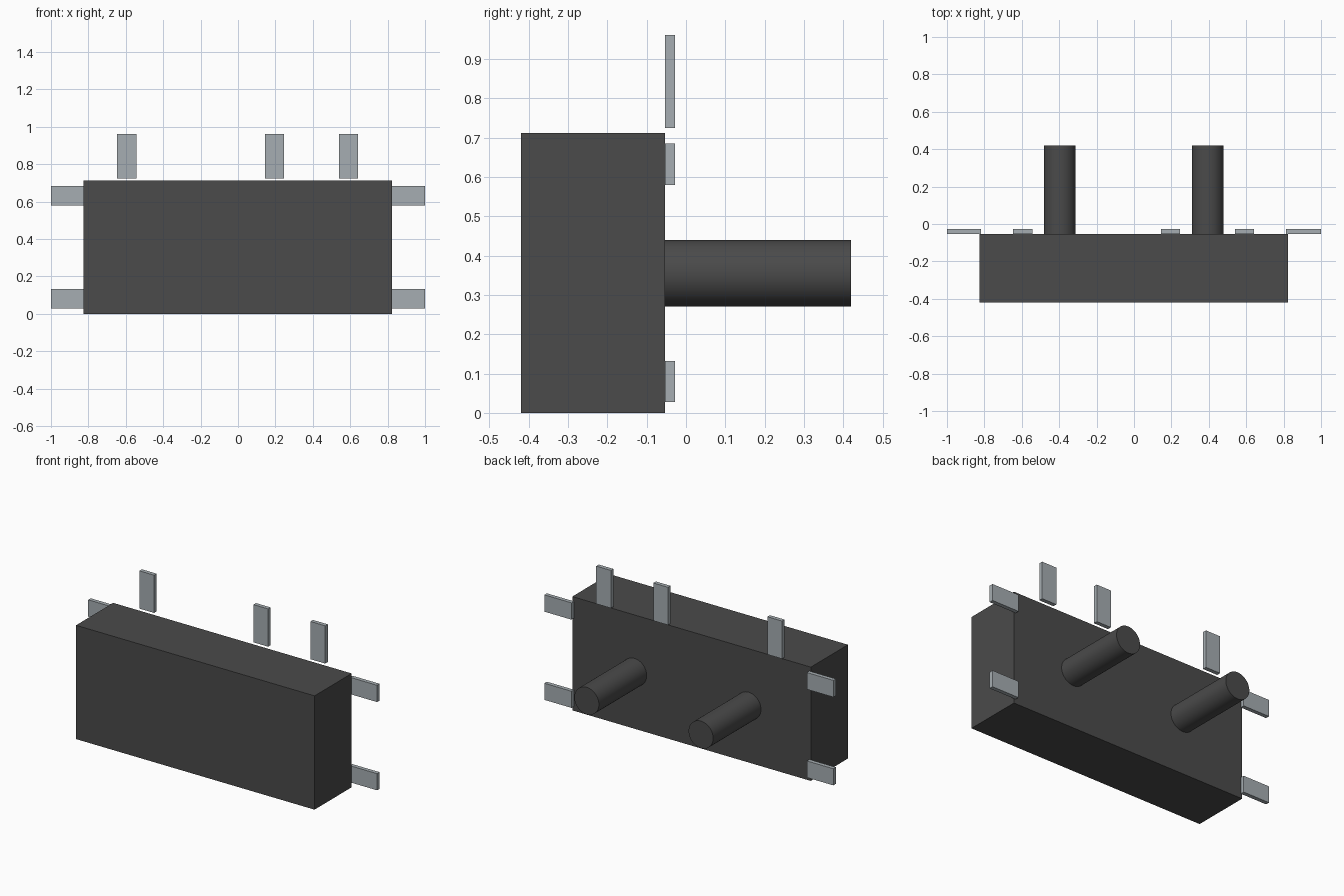
import bpy
import math

cube = bpy.data.objects.get("Cube")
if cube:
    bpy.data.objects.remove(cube, do_unlink=True)


def make_material(name, rgb):
    mat = bpy.data.materials.new(name)
    mat.use_nodes = True
    color = (*rgb, 1.0)
    mat.diffuse_color = color
    mat.node_tree.nodes["Principled BSDF"].inputs["Base Color"].default_value = color
    return mat


def add_box(name, x, y, z, mat):
    """Box spanning the (low, high) range on each axis."""
    spans = (x, y, z)
    bpy.ops.mesh.primitive_cube_add(size=1, location=[(a + b) / 2 for a, b in spans])
    obj = bpy.context.object
    obj.name = name
    obj.scale = [b - a for a, b in spans]
    bpy.ops.object.transform_apply(location=False, rotation=False, scale=True)
    obj.data.materials.append(mat)
    return obj


def add_post(name, x, z, radius, y, mat):
    """Round post running along y."""
    bpy.ops.mesh.primitive_cylinder_add(
        vertices=48, radius=radius, depth=y[1] - y[0],
        location=(x, sum(y) / 2, z), rotation=(math.pi / 2, 0, 0))
    obj = bpy.context.object
    obj.name = name
    obj.data.materials.append(mat)
    bpy.ops.object.shade_smooth_by_angle(angle=math.radians(30))


dark = make_material("dark grey plastic", (0.069, 0.069, 0.069))
metal = make_material("blue grey metal", (0.38, 0.42, 0.445))

# Main block
back = -0.053
add_box("body", (-0.827, 0.824), (-0.42, back), (0, 0.712), dark)

# Two posts on the back
for side, x in (("right", -0.397), ("left", 0.394)):
    add_post("post_" + side, x, 0.355, 0.085, (back, 0.42), dark)

# Flat tabs at the sides, just behind the block
tab_y = (back, -0.028)
for level, z in (("lower", (0.028, 0.132)), ("upper", (0.58, 0.685))):
    add_box(f"side_tab_{level}_right", (-1.0, -0.817), tab_y, z, metal)
    add_box(f"side_tab_{level}_left", (0.812, 1.0), tab_y, z, metal)

# Upright tabs above the block
for name, x in (("right", -0.595), ("middle", 0.195), ("left", 0.59)):
    add_box("top_tab_" + name, (x - 0.051, x + 0.051), tab_y, (0.725, 0.961), metal)
